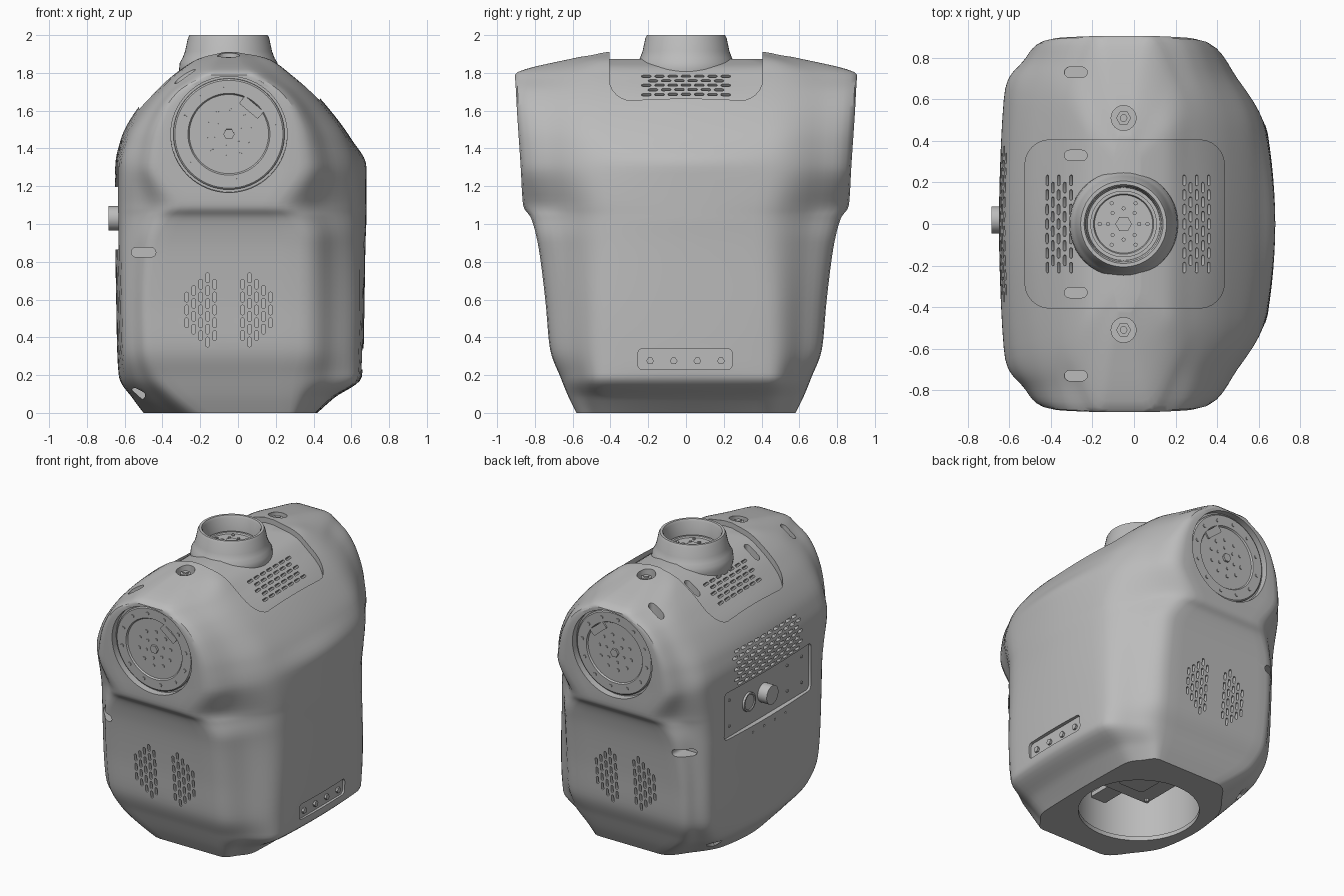
import bpy, bmesh
from math import pi, sin, cos, hypot, radians
from mathutils import Matrix

if "Cube" in bpy.data.objects:
    bpy.data.objects.remove(bpy.data.objects["Cube"])

grey = bpy.data.materials.new("Plain grey")
grey.use_nodes = True
grey.diffuse_color = (0.5, 0.5, 0.5, 1)
grey.node_tree.nodes["Principled BSDF"].inputs["Base Color"].default_value = (0.5, 0.5, 0.5, 1)


def move(x, y, z):
    return Matrix.Translation((x, y, z))


def turn(degrees, axis):
    return Matrix.Rotation(radians(degrees), 4, axis)


MIRROR = Matrix.Diagonal((1, -1, 1, 1))
SIDES = (Matrix.Identity(4), MIRROR)


def finish(bm, name):
    bmesh.ops.recalc_face_normals(bm, faces=bm.faces)
    mesh = bpy.data.meshes.new(name)
    bm.to_mesh(mesh)
    bm.free()
    mesh.materials.append(grey)
    obj = bpy.data.objects.new(name, mesh)
    bpy.context.collection.objects.link(obj)
    return obj


def activate(obj):
    bpy.ops.object.select_all(action='DESELECT')
    obj.select_set(True)
    bpy.context.view_layer.objects.active = obj


def soften(obj, angle=32):
    activate(obj)
    bpy.ops.object.shade_smooth_by_angle(angle=radians(angle))


def cut(obj, cutter):
    mod = obj.modifiers.new("cut", 'BOOLEAN')
    mod.operation, mod.solver, mod.object = 'DIFFERENCE', 'EXACT', cutter
    activate(obj)
    bpy.ops.object.modifier_apply(modifier=mod.name)
    bpy.data.objects.remove(cutter)


def smooth(pts, steps, closed=False):
    """Curve through points of any dimension, without overshoot."""
    n = len(pts)

    def at(i):
        return pts[i % n] if closed else pts[max(0, min(n - 1, i))]

    def slope(i):
        pairs = [(b - a, c - b) for a, b, c in zip(at(i - 1), at(i), at(i + 1))]
        return [2 * p * q / (p + q) if p * q > 0 else 0 for p, q in pairs]

    out = []
    for i in range(n if closed else n - 1):
        for k in range(steps):
            t = k / steps
            h = t * t * (3 - 2 * t)
            g0, g1 = t * (1 - t) ** 2, -t * t * (1 - t)
            out.append([a + (b - a) * h + m * g0 + q * g1
                        for a, b, m, q in zip(at(i), at(i + 1), slope(i), slope(i + 1))])
    return out if closed else out + [list(pts[-1])]


def skin(bm, rings):
    rows = [[bm.verts.new(p) for p in ring] for ring in rings]
    n = len(rows[0])
    for a, b in zip(rows, rows[1:]):
        for i in range(n):
            bm.faces.new((a[i], a[(i + 1) % n], b[(i + 1) % n], b[i]))
    bm.faces.new(rows[0])
    bm.faces.new(rows[-1])


def prism(bm, frame, w, h, depth, r, seg=3):
    """Rounded rectangle extruded along the local z axis, centred."""
    outline = []
    for q, (sx, sy) in enumerate(((1, 1), (-1, 1), (-1, -1), (1, -1))):
        for k in range(seg + 1):
            a = (q + k / seg) * pi / 2
            outline.append((sx * (w / 2 - r) + r * cos(a), sy * (h / 2 - r) + r * sin(a)))
    skin(bm, [[frame @ move(x, y, z).translation for x, y in outline]
              for z in (-depth / 2, depth / 2)])


def disc(bm, frame, r, depth, seg=16):
    lathe(bm, frame, ((r, -depth / 2), (r, depth / 2)), seg)


def lathe(bm, frame, profile, seg=48):
    skin(bm, [[frame @ move(r * cos(2 * pi * i / seg), r * sin(2 * pi * i / seg), z).translation
               for i in range(seg)] for r, z in profile])


def vent(bm, frame, cols, rows, du, dv, depth, keep):
    """Staggered rows of slots, long along local x."""
    for j in range(-rows, rows + 1):
        for i in range(-cols, cols + 1):
            u, v = (i + 0.5 * (j % 2)) * du, j * dv
            if keep(u, v):
                prism(bm, frame @ move(u, v, 0), 0.052, 0.018, depth, 0.008, 2)


# Shell sections: z, chest x, chest corner x y, shoulder x front and back, half width,
# back corner x y, back x
SECTIONS = (
    (0, .42, .41, .4, .27, -.2, .58, -.47, .25, -.5),
    (.08, .51, .49, .42, .28, -.3, .62, -.53, .36, -.56),
    (.19, .655, .635, .44, .29, -.4, .665, -.59, .5, -.63),
    (.34, .665, .64, .44, .32, -.45, .72, -.61, .58, -.64),
    (.6, .67, .645, .43, .32, -.46, .745, -.615, .6, -.645),
    (.9, .675, .645, .41, .32, -.43, .785, -.62, .6, -.65),
    (1.03, .68, .645, .41, .26, -.36, .82, -.62, .61, -.65),
    (1.1, .68, .645, .42, .2, -.3, .862, -.62, .62, -.65),
    (1.3, .68, .63, .45, .32, -.42, .875, -.62, .65, -.65),
    (1.45, .6, .575, .45, .31, -.41, .885, -.585, .64, -.62),
    (1.6, .49, .47, .45, .27, -.37, .895, -.5, .62, -.54),
    (1.7, .4, .38, .45, .2, -.3, .9, -.42, .6, -.45),
    (1.79, .29, .28, .45, .07, -.16, .905, -.33, .56, -.35),
    (1.87, .17, .17, .42, 0, -.1, .63, -.22, .42, -.22),
    (1.91, .03, .03, .3, -.02, -.07, .42, -.1, .3, -.1))


def between(corner, shoulder):
    """Point on the rounded diagonal, a little outside the straight line."""
    (cx, cy), (sx, sy) = corner, shoulder
    return sx + 0.58 * (cx - sx), cy + 0.58 * (sy - cy)


def shell(name, sx=1, sz=1):
    rings = []
    for z, xf, cx, cy, s1, s0, yh, bx, by, xb in smooth(SECTIONS, 6):
        front, back = (cx, cy), (bx, by)
        half = [front, between(front, (s1, yh)), (s1, yh),
                (s0, yh), between(back, (s0, yh)), back]
        loop = [(xf, 0)] + half + [(xb, 0)] + [(x, -y) for x, y in reversed(half)]
        rings.append([(x * sx, y, z * sz) for x, y in smooth(loop, 6, True)])
    bm = bmesh.new()
    skin(bm, rings)
    return finish(bm, name)


body = shell("torso_shell")

# Sunken saddle around the neck
bm = bmesh.new()
prism(bm, move(-0.045, 0, 1.85), 0.96, 0.81, 0.7, 0.12, 6)
saddle = finish(bm, "saddle_cutter")
cut(saddle, shell("saddle_floor", 0.955, 0.981))
cut(body, saddle)

# Openings in the shell
FACE_X = turn(90, 'Y') @ turn(90, 'Z')
FACE_Y = turn(90, 'X')
SHOULDER = move(-0.048, -0.886, 1.474) @ turn(93.4, 'X')
bm = bmesh.new()
for side in SIDES:
    disc(bm, side @ SHOULDER, 0.308, 0.09, 64)
    vent(bm, side @ move(-0.05, -0.76, 0.545) @ FACE_Y @ turn(90, 'Z'), 3, 6, 0.068, 0.037, 0.16,
         lambda u, v: hypot(u * 1.2, v) < 0.24 and abs(v) > 0.04)
    disc(bm, side @ move(-0.05, -0.51, 1.9), 0.06, 0.12, 24)
    for y in (-0.73, -0.33):
        prism(bm, side @ move(-0.28, y, 1.81), 0.11, 0.05, 0.18, 0.025, 5)
    prism(bm, side @ move(-0.5, -0.77, 0.85) @ FACE_Y, 0.13, 0.05, 0.24, 0.025, 5)
    prism(bm, side @ move(-0.53, -0.6, 0.1) @ FACE_Y @ turn(-28, 'Z'), 0.08, 0.045, 0.4, 0.02, 5)
for x, tilt in ((0.335, 43), (-0.4, -43)):
    vent(bm, move(x, 0, 1.77) @ turn(tilt, 'Y') @ turn(90, 'Z'), 3, 2, 0.07, 0.038, 0.2,
         lambda u, v: abs(u) < 0.22)
vent(bm, move(-0.64, 0, 1.325) @ FACE_X, 5, 3, 0.07, 0.036, 0.12, lambda u, v: abs(u) < 0.37)
prism(bm, move(-0.67, 0, 1.03) @ FACE_X, 0.96, 0.33, 0.11, 0.03)
for i in range(4):
    disc(bm, move(-0.65, 0.18 - 0.12 * i, 0.82) @ FACE_X, 0.008, 0.06, 8)
prism(bm, move(0.69, -0.005, 0.285) @ FACE_X, 0.5, 0.11, 0.1, 0.025)
lathe(bm, move(-0.04, 0, 0), ((0.385, -0.1), (0.385, 0.03), (0.41, 0.03), (0.41, 0.8)))
cut(body, finish(bm, "opening_cutter"))
soften(body)

# Shoulder couplings with rings of bolts
for side, label in zip(SIDES, ("right", "left")):
    frame = side @ SHOULDER
    bm = bmesh.new()
    lathe(bm, frame, ((0.296, -0.07), (0.294, -0.03), (0.286, -0.024), (0.217, -0.024),
                      (0.21, -0.034), (0.01, -0.034)), 64)
    disc(bm, frame @ move(0, 0, -0.032), 0.03, 0.025, 6)
    for count, radius, size, z in ((12, 0.25, 0.012, -0.024), (6, 0.07, 0.01, -0.034),
                                   (10, 0.125, 0.012, -0.034)):
        for i in range(count):
            disc(bm, frame @ turn(360 / count * (i + 0.3), 'Z') @ move(radius, 0, z), size, 0.012, 8)
    prism(bm, frame @ turn(50, 'Z') @ move(0.185, 0, -0.033), 0.05, 0.13, 0.02, 0.008)
    soften(finish(bm, label + "_shoulder_coupling"))

    bm = bmesh.new()
    disc(bm, side @ move(-0.05, -0.51, 1.85), 0.036, 0.05, 6)
    disc(bm, side @ move(-0.05, -0.51, 1.875), 0.018, 0.02, 12)
    finish(bm, label + "_lifting_bolt")

# Neck collar with its inner flange
NECK = move(-0.05, 0, 0)
bm = bmesh.new()
lathe(bm, NECK, ((0.25, 1.74), (0.262, 1.82), (0.258, 1.855), (0.243, 1.88), (0.23, 1.915),
                 (0.215, 1.985), (0.207, 2), (0.19, 2), (0.182, 1.985), (0.175, 1.87),
                 (0.01, 1.87)))
soften(finish(bm, "neck_collar"), 40)
bm = bmesh.new()
lathe(bm, NECK, ((0.16, 1.86), (0.16, 1.9), (0.145, 1.9), (0.14, 1.89), (0.01, 1.89)))
disc(bm, NECK @ move(0, 0, 1.895), 0.04, 0.03, 6)
for count, radius in ((8, 0.075), (6, 0.115)):
    for i in range(count):
        disc(bm, NECK @ turn(360 / count * i, 'Z') @ move(radius, 0, 1.892), 0.01, 0.014, 8)
soften(finish(bm, "neck_flange"))

# Back panel controls
bm = bmesh.new()
disc(bm, move(-0.64, 0.02, 1.03) @ FACE_X, 0.065, 0.09, 32)
lathe(bm, move(-0.625, 0.19, 1.03) @ FACE_X,
      ((0.065, 0.02), (0.065, -0.006), (0.055, -0.006), (0.05, 0), (0.01, 0)), 32)
for y in (-0.4, -0.24, 0.4):
    for z in (0.94, 1.12):
        disc(bm, move(-0.615, y, z) @ FACE_X, 0.01, 0.012, 8)
soften(finish(bm, "back_panel_knobs"))

# Lower chest bolts
bm = bmesh.new()
for i in range(4):
    disc(bm, move(0.642, -0.19 + 0.125 * i, 0.275) @ FACE_X, 0.02, 0.025, 6)
finish(bm, "chest_bolts")

# Mount inside the open base
bm = bmesh.new()
prism(bm, move(-0.04, 0, 0.24), 0.46, 0.4, 0.03, 0.02)
prism(bm, move(-0.04, 0, 0.27), 0.12, 0.81, 0.03, 0.01)
prism(bm, move(-0.04, 0, 0.22), 0.2, 0.18, 0.03, 0.02)
for x in (-0.24, 0.16):
    for y in (-0.16, 0.16):
        disc(bm, move(x, y, 0.22), 0.015, 0.03, 8)
finish(bm, "base_mount")
